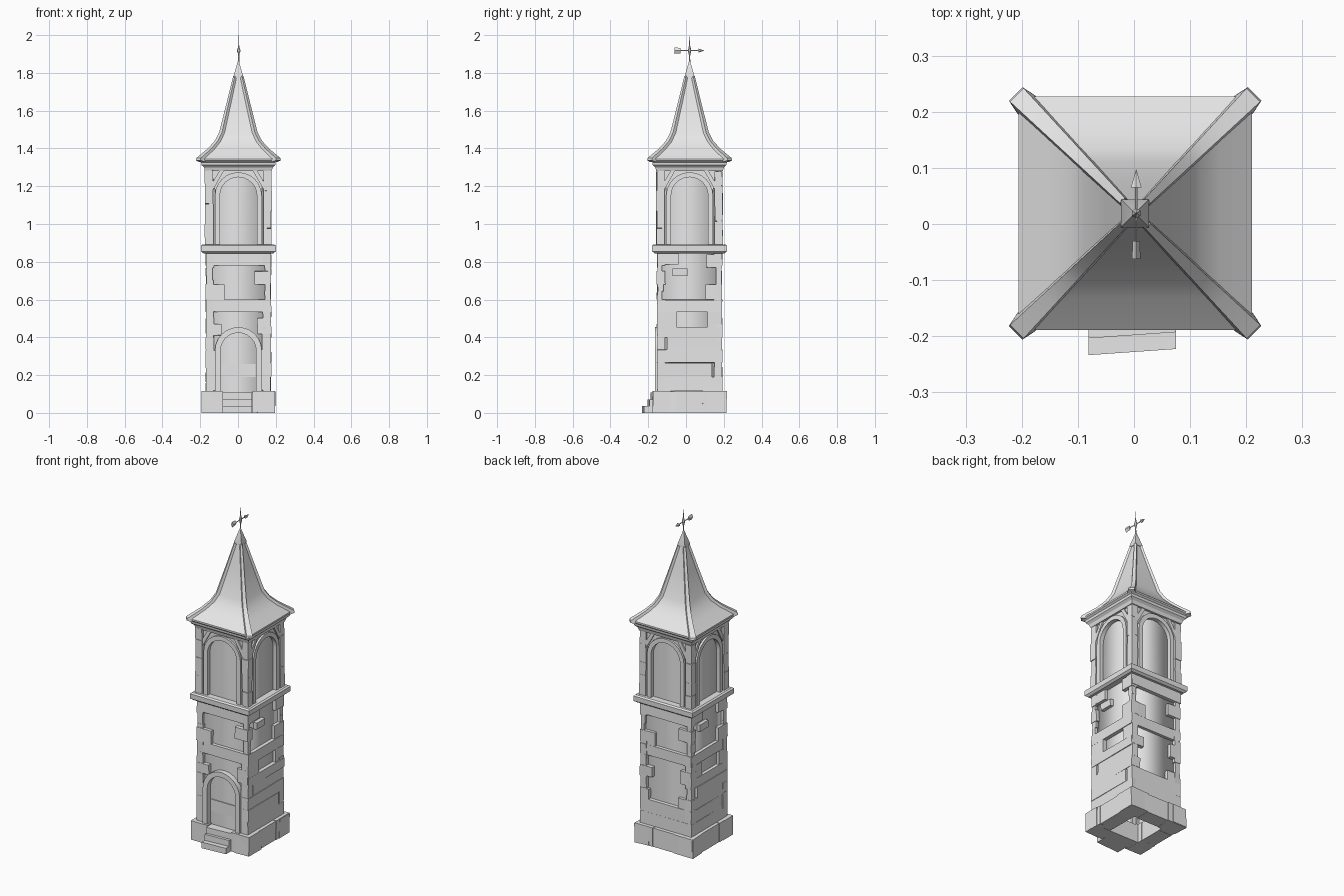
import bpy, bmesh, math, random
from mathutils import Vector, Matrix

if "Cube" in bpy.data.objects:
    bpy.data.objects.remove(bpy.data.objects["Cube"])

random.seed(4)
CX, CY = 0.002, 0.019           # tower axis
stone = bpy.data.materials.new("grey stone")
stone.diffuse_color = (0.8, 0.8, 0.8, 1)
stone.use_nodes = True
stone.node_tree.nodes["Principled BSDF"].inputs["Base Color"].default_value = stone.diffuse_color


def finish(bm, name, angle=30, recalc=True):
    if recalc:
        bmesh.ops.recalc_face_normals(bm, faces=bm.faces)
    me = bpy.data.meshes.new(name)
    bm.to_mesh(me)
    bm.free()
    me.materials.append(stone)
    ob = bpy.data.objects.new(name, me)
    bpy.context.collection.objects.link(ob)
    bpy.ops.object.select_all(action='DESELECT')
    ob.select_set(True)
    bpy.context.view_layer.objects.active = ob
    bpy.ops.object.shade_smooth_by_angle(angle=math.radians(angle))
    return ob


def place(k, u, d, z):
    """Side k (0 front, 1 right, 2 back, 3 left): u across, d outward."""
    p = Matrix.Rotation(k * math.pi / 2, 3, 'Z') @ Vector((u, -d, z))
    return p + Vector((CX, CY, 0))


def box(bm, k, u0, u1, d0, d1, z0, z1, jit=0.0):
    r = lambda: random.uniform(-jit, jit)
    v = [bm.verts.new(place(k, u + r(), d + r(), z + r()))
         for z in (z0, z1) for u, d in ((u0, d0), (u1, d0), (u1, d1), (u0, d1))]
    for f in ((3, 2, 1, 0), (4, 5, 6, 7), (0, 1, 5, 4), (1, 2, 6, 5), (2, 3, 7, 6), (3, 0, 4, 7)):
        bm.faces.new([v[i] for i in f])


def loft(bm, rings, cap_bottom=True, cap_top=True):
    """Join square rings given as (half width, height)."""
    loops = [[bm.verts.new((CX + a * h, CY + b * h, z))
              for a, b in ((-1, -1), (1, -1), (1, 1), (-1, 1))] for h, z in rings]
    for lo, hi in zip(loops, loops[1:]):
        for i in range(4):
            j = (i + 1) % 4
            bm.faces.new((lo[i], lo[j], hi[j], hi[i]))
    if cap_bottom:
        bm.faces.new(loops[0][::-1])
    if cap_top:
        bm.faces.new(loops[-1])


def arch_points(r, z0, spring, n=12):
    arc = [(-r * math.cos(math.pi * i / n), spring + r * math.sin(math.pi * i / n)) for i in range(n + 1)]
    return [(-r, z0)] + arc + [(r, z0)]


def strip(bm, k, inner, outer, d0, d1):
    """Solid strip between two matching outlines."""
    rows = [[bm.verts.new(place(k, u, d, z)) for u, z in pts]
            for pts, d in ((inner, d0), (inner, d1), (outer, d1), (outer, d0))]
    n = len(inner)
    for a in range(4):
        b = (a + 1) % 4
        for i in range(n - 1):
            bm.faces.new((rows[a][i], rows[a][i + 1], rows[b][i + 1], rows[b][i]))
    for e in (0, n - 1):
        bm.faces.new([r[e] for r in rows])


# plain inner wall, open below, softly shaded round the corners
bm = bmesh.new()
loft(bm, [(0.152, 0.09), (0.152, 0.48), (0.152, 0.86), (0.150, 1.30)], False, False)
finish(bm, "inner_wall", 120)

# base course: hollow ring of big blocks, with a gap for the steps
bm = bmesh.new()
H = 0.195
box(bm, 0, -H, -0.085, 0.10, H, 0, 0.115)
box(bm, 0, 0.075, H, 0.10, H, 0, 0.115)
box(bm, 0, -0.085, 0.075, 0.10, 0.176, 0, 0.108)
for k in (1, 2, 3):
    box(bm, k, -H, -0.075, 0.10, H - 0.003, 0, 0.115, 0.002)
    box(bm, k, -0.075, 0.07, 0.10, H - 0.006, 0, 0.113)
    box(bm, k, 0.07, H, 0.10, H - 0.003, 0, 0.115, 0.002)
finish(bm, "base_blocks")

# entrance steps, slightly crooked
bm = bmesh.new()
for i, y in enumerate((0.247, 0.217, 0.2)):
    box(bm, 0, -0.083, 0.073, 0.15, y, 0.036 * i, 0.036 * (i + 1))
for v in bm.verts:
    if v.co.y < -0.15:
        v.co.y += 0.07 * v.co.x
finish(bm, "entrance_steps")

# raised stones: (u0, u1, z0, z1)
E = 0.172
quoins = [(-E, E, .78, .845), (-E, E, .535, .60), (.085, E, .68, .75), (-E, -.075, .60, .68),
          (-E, -.09, .41, .47), (.10, E, .42, .50), (-E, -.115, .27, .33)]
front = quoins + [(-E, -.118, .12, .27), (.125, E, .12, .42), (-E, -.13, .33, .41)]
back = quoins + [(-E, E, .115, .19), (-E, E, .19, .27), (.08, E, .27, .33)]
side = [(-E, -.06, .785, .845), (.09, E, .77, .84), (-.09, -.01, .725, .765), (.085, E, .60, .68),
        (-E, E, .535, .60), (-E, -.07, .455, .535), (.095, E, .455, .535), (-E, E, .40, .455),
        (-.12, E, .335, .40), (-E, E, .265, .335), (-E, .12, .19, .265), (-E, E, .115, .19)]
bm = bmesh.new()
for k, table in enumerate((front, side, back, side)):
    for u0, u1, z0, z1 in table:
        box(bm, k, u0, u1, 0.13, E + random.uniform(-.003, .003), z0, z1, 0.0015)
# thin corner stones between the larger ones
for k in range(4):
    z = 0.115
    while z < 0.82:
        h = min(random.uniform(0.05, 0.1), 0.845 - z)
        box(bm, k, -0.169, -0.148 + random.uniform(0, .02), 0.14, 0.169, z, z + h, 0.001)
        z += h
finish(bm, "wall_stones")

# door surround
bm = bmesh.new()
strip(bm, 0, arch_points(0.094, 0.11, 0.33), arch_points(0.124, 0.11, 0.33), 0.14, 0.183)
finish(bm, "door_arch")
bm = bmesh.new()
box(bm, 0, -0.09, 0.09, 0.14, 0.157, 0.19, 0.26)
finish(bm, "door_rail")

# ledge below the belfry
bm = bmesh.new()
loft(bm, [(0.185, 0.845), (0.198, 0.855), (0.199, 0.885), (0.19, 0.892)])
finish(bm, "belfry_ledge")

# belfry: corner posts, spandrels and arch mouldings on every side
posts, spandrels, arches = bmesh.new(), bmesh.new(), bmesh.new()
for k in range(4):
    z = 0.885
    while z < 1.27:
        h = min(random.uniform(0.07, 0.13), 1.285 - z)
        s = random.uniform(0.173, 0.178)
        box(posts, k, -s, -0.133, 0.133, s, z, z + h, 0.0015)
        z += h
    arc = arch_points(0.12, 0.885, 1.15)[1:-1]
    strip(spandrels, k, arc, [(u * 1.17, 1.29) for u, _ in arc], 0.14, 0.163)
    strip(arches, k, arch_points(0.098, 0.885, 1.15), arch_points(0.124, 0.885, 1.15), 0.145, 0.175)
    # leaning braces in the upper corners
    for s in (-1, 1):
        strip(spandrels, k, [(s * .14, 1.17), (s * .075, 1.285)], [(s * .155, 1.19), (s * .095, 1.29)], .15, .172)
finish(posts, "belfry_posts")
finish(spandrels, "belfry_spandrels")
finish(arches, "belfry_arches")

# cornice and flared roof
bm = bmesh.new()
loft(bm, [(0.176, 1.28), (0.182, 1.30), (0.195, 1.312), (0.198, 1.332)])
finish(bm, "cornice")
bm = bmesh.new()
roof = [(0.208, 1.345), (0.150, 1.395), (0.115, 1.435), (0.092, 1.48), (0.053, 1.64), (0.020, 1.78)]
loft(bm, [(0.195, 1.325), (0.208, 1.335)] + roof)
finish(bm, "roof")

# hip ribs follow the roof corners and taper upward
bm = bmesh.new()
for k in range(4):
    rot = Matrix.Rotation(math.pi / 4 + k * math.pi / 2, 3, 'Z')
    loops = []
    for i, (h, z) in enumerate([(0.210, 1.333)] + roof):
        w = 0.007 + 0.075 * h
        r = h * math.sqrt(2)
        drop = 0.012 if i else 0.004
        sec = ((r - w, -w, z - drop), (r + 0.004, -w * 0.75, z + 0.004),
               (r + 0.004, w * 0.75, z + 0.004), (r - w, w, z - drop))
        loops.append([bm.verts.new(rot @ Vector(p) + Vector((CX, CY, 0))) for p in sec])
    for lo, hi in zip(loops, loops[1:]):
        for i in range(4):
            j = (i + 1) % 4
            bm.faces.new((lo[i], lo[j], hi[j], hi[i]))
    bm.faces.new(loops[0])
    bm.faces.new(loops[-1])
finish(bm, "roof_ribs")

# pointed cap
bm = bmesh.new()
loft(bm, [(0.025, 1.775), (0.025, 1.785), (0.002, 1.865)])
finish(bm, "roof_cap")

# weather vane: spindle, arm, arrow head and tail
def spike(bm, a, b, r0, r1, seg=6):
    a, b = Vector(a), Vector(b)
    m = Matrix.Translation((a + b) / 2) @ (b - a).to_track_quat('Z', 'Y').to_matrix().to_4x4()
    bmesh.ops.create_cone(bm, cap_ends=True, segments=seg, radius1=r0, radius2=r1, depth=(b - a).length, matrix=m)

bm = bmesh.new()
X, Z = 0.004, 1.918
spike(bm, (X, CY, 1.85), (X, CY, 1.89), 0.004, 0.003)
spike(bm, (X, CY, 1.89), (X, CY, Z), 0.003, 0.009)
spike(bm, (X, CY, Z), (X, CY, 1.945), 0.009, 0.003)
spike(bm, (X, CY, 1.945), (X, CY, 2.0), 0.003, 0.0005)
spike(bm, (X, -0.045, Z), (X, 0.075, Z), 0.003, 0.003)
spike(bm, (X, 0.065, Z), (X, 0.097, Z), 0.011, 0.0005)
spike(bm, (X, -0.062, Z), (X, -0.03, Z), 0.017, 0.014, 4)
for v in bm.verts:                       # flatten the tail into a fin
    if v.co.y < -0.029:
        v.co.x = X + (v.co.x - X) * 0.45
finish(bm, "weather_vane")
